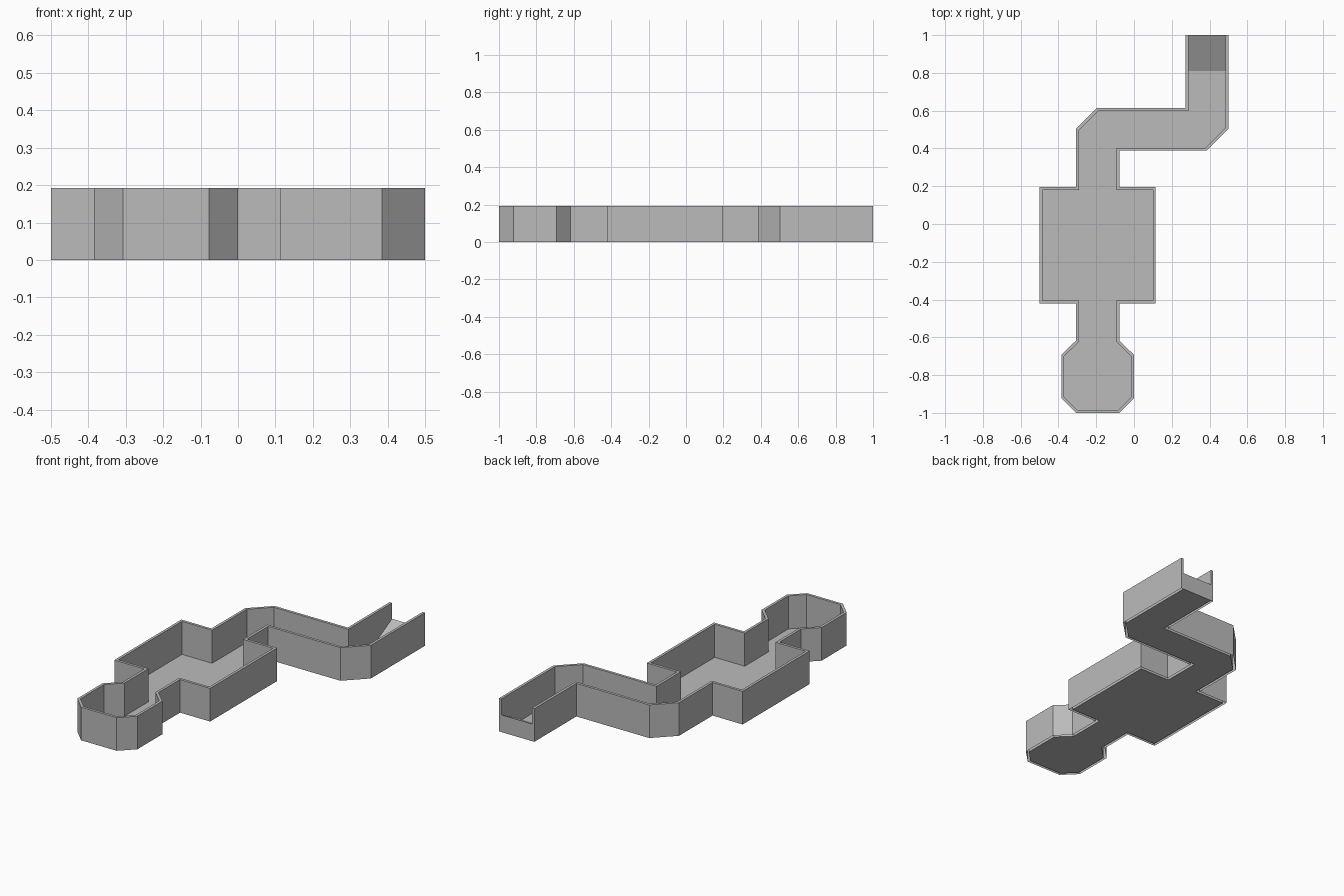
import bpy, bmesh
from mathutils import Vector

if "Cube" in bpy.data.objects:
    bpy.data.objects.remove(bpy.data.objects["Cube"])

HEIGHT, THICK = 0.192, 0.0155
RAMP_START, RAMP_TOP = 0.81, 0.10

grey = bpy.data.materials.new("stone grey")
grey.diffuse_color = (0.5, 0.5, 0.5, 1)
grey.use_nodes = True
grey.node_tree.nodes["Principled BSDF"].inputs["Base Color"].default_value = grey.diffuse_color

# Outer wall line, from the open corridor end round the dungeon and back
outline = [Vector(p) for p in [
    (0.273, 1), (0.273, 0.615), (-0.195, 0.615), (-0.307, 0.503), (-0.307, 0.195),
    (-0.5, 0.195), (-0.5, -0.42), (-0.307, -0.42), (-0.307, -0.617), (-0.385, -0.693),
    (-0.385, -0.922), (-0.307, -1), (-0.078, -1), (0, -0.922), (0, -0.693),
    (-0.078, -0.617), (-0.078, -0.42), (0.115, -0.42), (0.115, 0.195), (-0.078, 0.195),
    (-0.078, 0.388), (0.385, 0.388), (0.5, 0.503), (0.5, 1)]]


def offset(pts, d):
    """Mitred offset to the left of an open polyline."""
    normals = []
    for a, b in zip(pts, pts[1:]):
        e = (b - a).normalized()
        normals.append(Vector((-e.y, e.x)))
    out = []
    for i, p in enumerate(pts):
        n0, n1 = normals[max(i - 1, 0)], normals[min(i, len(normals) - 1)]
        out.append(p + (n0 + n1) * d / (1 + n0.dot(n1)))
    return out


def make(name, faces):
    bm = bmesh.new()
    for f in faces:
        bm.faces.new([bm.verts.new(v) for v in f])
    bmesh.ops.remove_doubles(bm, verts=bm.verts, dist=1e-5)
    me = bpy.data.meshes.new(name)
    bm.to_mesh(me)
    bm.free()
    me.materials.append(grey)
    ob = bpy.data.objects.new(name, me)
    bpy.context.collection.objects.link(ob)
    return ob


def at(p, z):
    return (p.x, p.y, z)


inner = offset(outline, THICK)

# Walls: outer skin, top rim, inner skin, closed at the corridor mouth, open underneath
walls = []
for a, b, c, d in zip(outline, outline[1:], inner, inner[1:]):
    walls.append([at(a, 0), at(b, 0), at(b, HEIGHT), at(a, HEIGHT)])
    walls.append([at(a, HEIGHT), at(b, HEIGHT), at(d, HEIGHT), at(c, HEIGHT)])
    walls.append([at(c, HEIGHT), at(d, HEIGHT), at(d, 0), at(c, 0)])
for o, i in ((outline[0], inner[0]), (inner[-1], outline[-1])):
    walls.append([at(i, 0), at(o, 0), at(o, HEIGHT), at(i, HEIGHT)])
make("walls", walls)

# Floor
make("floor", [[at(p, 0) for p in inner]])

# Ramp rising to the corridor mouth
x0, x1 = inner[0].x, inner[-1].x
make("ramp", [
    [(x0, RAMP_START, 0), (x1, RAMP_START, 0), (x1, 1, RAMP_TOP), (x0, 1, RAMP_TOP)],
    [(x1, 1, 0), (x0, 1, 0), (x0, 1, RAMP_TOP), (x1, 1, RAMP_TOP)]])
